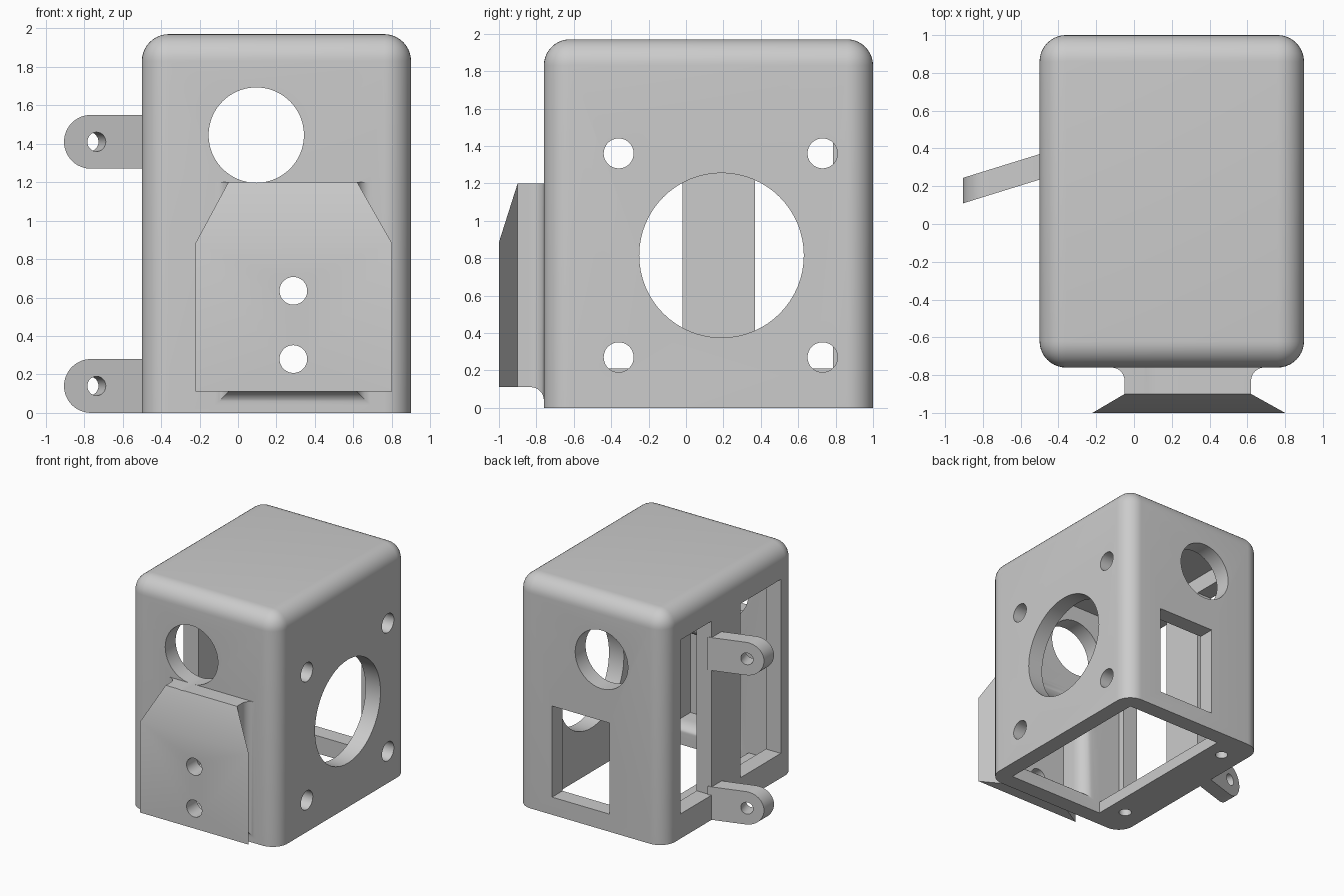
import bpy, bmesh, math
from mathutils import Matrix

cube = bpy.data.objects.get("Cube")
if cube:
    bpy.data.objects.remove(cube, do_unlink=True)

GREY = (0.6, 0.6, 0.6, 1)
grey = bpy.data.materials.new("plain_grey")
grey.use_nodes = True
grey.diffuse_color = GREY
grey.node_tree.nodes["Principled BSDF"].inputs["Base Color"].default_value = GREY


def finish(name, bm):
    bmesh.ops.recalc_face_normals(bm, faces=bm.faces)
    mesh = bpy.data.meshes.new(name)
    bm.to_mesh(mesh)
    bm.free()
    mesh.materials.append(grey)
    obj = bpy.data.objects.new(name, mesh)
    bpy.context.collection.objects.link(obj)
    return obj


def box(name, x, y, z, radius=0):
    """Box from ranges; a radius rounds every edge except the bottom rim."""
    bm = bmesh.new()
    bmesh.ops.create_cube(bm, size=1)
    for v in bm.verts:
        v.co = [r[1] if c > 0 else r[0] for c, r in zip(v.co, (x, y, z))]
    if radius:
        edges = [e for e in bm.edges if max(v.co.z for v in e.verts) > z[0] + 0.01]
        bmesh.ops.bevel(bm, geom=edges, offset=radius, segments=10,
                        profile=0.5, affect='EDGES')
    return finish(name, bm)


def cylinder(axis, center, radius, length, turn=0):
    rot = {'x': Matrix.Rotation(math.pi / 2, 4, 'Y'),
           'y': Matrix.Rotation(math.pi / 2, 4, 'X'),
           'z': Matrix.Identity(4)}[axis]
    bm = bmesh.new()
    bmesh.ops.create_cone(bm, cap_ends=True, segments=64, radius1=radius, radius2=radius,
                          depth=length,
                          matrix=Matrix.Translation(center) @ Matrix.Rotation(turn, 4, 'Z') @ rot)
    return finish("hole_cutter", bm)


def loft(name, sections):
    """Skin through rectangles (y, x0, x1, z0, z1) placed along y."""
    bm = bmesh.new()
    rings = [[bm.verts.new(p) for p in ((a, y, c), (b, y, c), (b, y, d), (a, y, d))]
             for y, a, b, c, d in sections]
    for r, s in zip(rings, rings[1:]):
        for i in range(4):
            j = (i + 1) % 4
            bm.faces.new((r[i], r[j], s[j], s[i]))
    bm.faces.new(rings[0])
    bm.faces.new(rings[-1])
    return finish(name, bm)


def combine(target, tool, operation='DIFFERENCE'):
    mod = target.modifiers.new("combine", 'BOOLEAN')
    mod.operation = operation
    mod.solver = 'EXACT'
    mod.object = tool
    bpy.context.view_layer.objects.active = target
    bpy.ops.object.modifier_apply(modifier=mod.name)
    bpy.data.objects.remove(tool, do_unlink=True)


def smooth(obj):
    bpy.ops.object.select_all(action='DESELECT')
    obj.select_set(True)
    bpy.context.view_layer.objects.active = obj
    bpy.ops.object.shade_smooth_by_angle(angle=math.radians(25))


# Rounded housing
housing = box("housing", (-0.5, 0.9), (-0.76, 1), (0, 1.97), 0.14)

# Flared mounting bracket on the front, blended into the wall by fillets
TOP_R = 0.27
sections = [(-1, -0.22, 0.8, 0.11, 0.885)]
for i in range(15):
    y = -0.9 + 0.14 * math.sin(i / 14 * math.pi / 2)
    f = max(0, y + 0.83)
    flare = 0.07 - math.sqrt(max(0, 0.07 ** 2 - f ** 2))
    top = 1.2 - math.sqrt(max(0, TOP_R ** 2 - (y + 0.76 - TOP_R) ** 2)) * 1.17
    sections.append((y, -0.05 - flare, 0.62 + flare, 0.11 - flare, top))
sections.append((-0.7,) + sections[-1][1:])
combine(housing, loft("bracket", sections), 'UNION')

# Cavity open at the bottom, leaving a ledge along the -x wall
combine(housing, box("cavity_cutter", (-0.36, 0.76), (-0.62, 0.86), (0.1, 1.83)))
combine(housing, box("floor_cutter", (-0.155, 0.76), (-0.62, 0.86), (-0.5, 0.5)))

# Recess inside the bracket with a rounded lip
LIP = 0.12
recess = [(-0.86, 0.02, 0.56, 0.16, 0.92)]
for i in range(9):
    a = i / 8 * math.pi / 2
    g = LIP * (1 - math.cos(a))
    recess.append((-0.62 - LIP + LIP * math.sin(a), 0.02 - g, 0.56 + g, 0.16 - g * 0.5, 0.92 + g))
recess.append((-0.5,) + recess[-1][1:])
combine(housing, loft("recess_cutter", recess))

# Back window and the two tall side openings
combine(housing, box("window_cutter", (0.02, 0.56), (0.7, 1.3), (0.15, 0.925)))
for y in ((-0.56, -0.02), (0.37, 0.785)):
    combine(housing, box("side_cutter", (-0.8, -0.3), y, (0.21, 1.69)))

# Round openings and screw holes
combine(housing, cylinder('y', (0.095, 0, 1.445), 0.248, 3))
combine(housing, cylinder('x', (0.8, 0.19, 0.815), 0.44, 0.6))
for y in (-0.36, 0.73):
    for z in (0.27, 1.36):
        combine(housing, cylinder('x', (0.8, y, z), 0.08, 0.6))
for z in (0.28, 0.635):
    combine(housing, cylinder('y', (0.288, -0.9, z), 0.072, 0.4))
for y in (-0.48, 0.73):
    combine(housing, cylinder('z', (-0.31, y, 0), 0.05, 0.3))
smooth(housing)

# Slanted lugs with rounded ends
SLOPE = 0.31
for name, z in (("lower_lug", 0.14), ("upper_lug", 1.41)):
    arc = [math.pi / 2 + math.pi * i / 24 for i in range(25)]
    outline = [(-0.765 + 0.14 * math.cos(a), z + 0.14 * math.sin(a)) for a in arc]
    outline += [(-0.47, z - 0.14), (-0.47, z + 0.14)]
    bm = bmesh.new()
    face = bm.faces.new([bm.verts.new((x, 0.235 + SLOPE * (x + 0.5), h)) for x, h in outline])
    new = bmesh.ops.extrude_face_region(bm, geom=[face])["geom"]
    bmesh.ops.translate(bm, vec=(0, 0.135, 0),
                        verts=[v for v in new if isinstance(v, bmesh.types.BMVert)])
    lug = finish(name, bm)
    combine(lug, cylinder('y', (-0.755, 0.225, z), 0.05, 0.6, math.atan(SLOPE)))
    smooth(lug)
